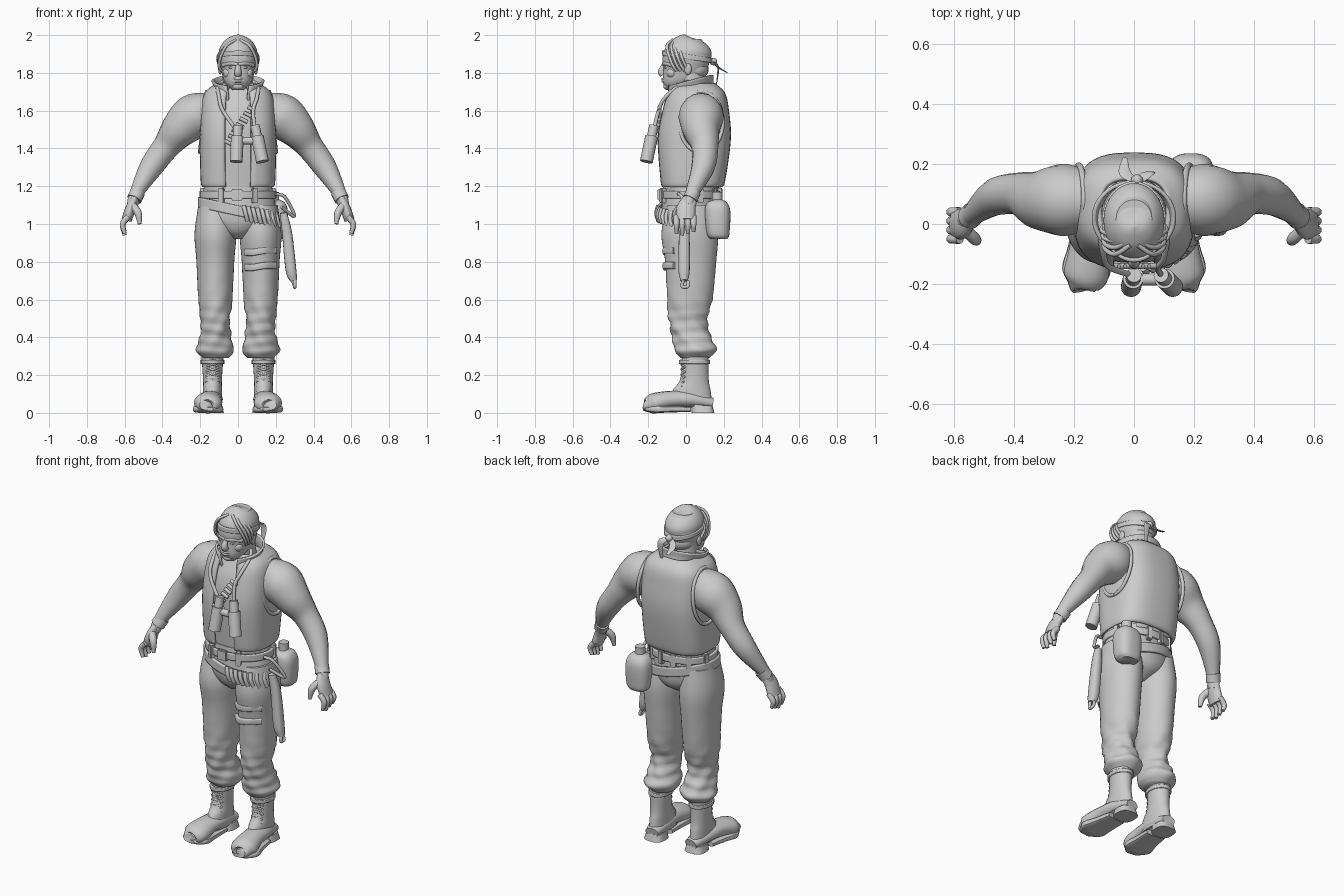
import bpy, bmesh, math
from mathutils import Vector, Matrix

cube = bpy.data.objects.get("Cube")
if cube:
    bpy.data.objects.remove(cube)

grey = bpy.data.materials.new("plain grey")
grey.use_nodes = True
grey.diffuse_color = (.6, .6, .6, 1)
grey.node_tree.nodes["Principled BSDF"].inputs["Base Color"].default_value = grey.diffuse_color


def finish(name, bm, mirror=False, thick=0):
    """Turn a bmesh into a smooth shaded object with its modifiers."""
    bmesh.ops.recalc_face_normals(bm, faces=bm.faces)
    mesh = bpy.data.meshes.new(name)
    bm.to_mesh(mesh)
    bm.free()
    mesh.materials.append(grey)
    part = bpy.data.objects.new(name, mesh)
    bpy.context.scene.collection.objects.link(part)
    if thick:
        solid = part.modifiers.new("Thickness", "SOLIDIFY")
        solid.thickness = thick
        solid.offset = 0
    if mirror:
        part.modifiers.new("Mirror", "MIRROR")
    bpy.ops.object.select_all(action="DESELECT")
    part.select_set(True)
    bpy.context.view_layer.objects.active = part
    bpy.ops.object.shade_smooth_by_angle(angle=math.radians(50))


def spline(keys, steps=6):
    """Smooth curve through a few keys of any dimension."""
    keys = [Vector(key) for key in keys]
    keys = [2 * keys[0] - keys[1], *keys, 2 * keys[-1] - keys[-2]]
    curve = []
    for a, b, c, d in zip(keys, keys[1:], keys[2:], keys[3:]):
        for i in range(steps):
            t = i / steps
            curve.append(b + ((c - a) * t + (2 * a - 5 * b + 4 * c - d) * t * t
                              + (3 * b - 3 * c + d - a) * t ** 3) / 2)
    return curve + [keys[-2]]


def outline(count, power, gap=0):
    """Unit superellipse, starting at the front, open there if there is a gap."""
    for i in range(count + (gap > 0)):
        angle = gap - math.pi / 2 + (math.tau - 2 * gap) * i / count
        c, s = math.cos(angle), math.sin(angle)
        yield angle, math.copysign(abs(c) ** (2 / power), c), math.copysign(abs(s) ** (2 / power), s)


def skin(bm, rows, closed, caps):
    rows = [[bm.verts.new(point) for point in row] for row in rows]
    size = len(rows[0])
    for low, high in zip(rows, rows[1:]):
        for i in range(size if closed else size - 1):
            j = (i + 1) % size
            bm.faces.new((low[i], low[j], high[j], high[i]))
    if caps:
        bm.faces.new(rows[0])
        bm.faces.new(rows[-1])


def loft(name, keys, x=0, power=2, gap=0, tilt=(0, 0), wrinkle=0, caps=True, **options):
    """Stack level rings given as (height, front, back, half width)."""
    bm = bmesh.new()
    rows = []
    for z, front, back, half in spline(keys):
        row = []
        crease = wrinkle * math.exp(-((z - .45) / .16) ** 2)
        for angle, u, v in outline(40, power, gap):
            fold = 1 + crease * math.sin(2 * angle + 70 * z) * math.cos(3 * angle - 30 * z)
            row.append((x + half * u * fold, (front + back) / 2 + (back - front) / 2 * v * fold,
                        z + tilt[0] * u + tilt[1] * v))
        rows.append(row)
    skin(bm, rows, not gap, caps and not gap)
    finish(name, bm, **options)


def band(name, z, height, front, back, half, **options):
    loft(name, [(z - height / 2, front, back, half), (z + height / 2, front, back, half)],
         caps=False, thick=.015, **options)


def tube(name, keys, across=(0, 1, 0), flat=1, power=2, **options):
    """Sweep a ring along (x, y, z, radius) keys; flat thins it across."""
    bm = bmesh.new()
    path = spline(keys)
    rows = []
    for k, key in enumerate(path):
        centre = key.xyz
        along = (path[min(k + 1, len(path) - 1)].xyz - path[max(k - 1, 0)].xyz).normalized()
        side = Vector(across)
        side = (side - along * side.dot(along)).normalized()
        other = along.cross(side) * flat
        rows.append([centre + key[3] * (side * u + other * v) for _, u, v in outline(16, power)])
    skin(bm, rows, True, True)
    finish(name, bm, **options)


def cord(name, points, radius, **options):
    tube(name, [(*point, radius) for point in points], across=(.3, 1, .2), **options)


def ball(name, place, size, **options):
    bm = bmesh.new()
    shape = Matrix.Translation(place) @ Matrix.Diagonal((*size, 1))
    bmesh.ops.create_uvsphere(bm, u_segments=20, v_segments=12, radius=1, matrix=shape)
    finish(name, bm, **options)


def block(name, place, size, turn=0):
    bm = bmesh.new()
    shape = Matrix.Translation(place) @ Matrix.Rotation(turn, 4, "Z") @ Matrix.Diagonal((*size, 1))
    bmesh.ops.create_cube(bm, size=1, matrix=shape)
    bmesh.ops.bevel(bm, geom=bm.edges[:], offset=.004, segments=2, affect="EDGES")
    finish(name, bm)


# Trousers with gathered cuffs
loft("trouser_legs", [(.29, -.03, .12, .07), (.33, -.06, .16, .1), (.39, -.07, .14, .085), (.48, -.09, .11, .076),
     (.6, -.1, .14, .09), (.8, -.11, .16, .1), (.95, -.13, .17, .11), (1.1, -.1, .15, .09)],
     x=.12, wrinkle=.09, mirror=True)
loft("trouser_hips", [(.92, -.06, .08, .03), (.97, -.11, .15, .13), (1.05, -.13, .17, .2), (1.2, -.12, .17, .18)])

# Boots
loft("boot_shafts", [(.04, -.1, .14, .05), (.12, -.07, .13, .05), (.18, -.03, .12, .05), (.32, -.02, .12, .06)],
     x=.135, mirror=True)
tube("boot_feet", [(.13, .14, .05, .04), (.14, .03, .07, .06), (.15, -.08, .07, .065), (.16, -.17, .05, .075),
     (.17, -.21, .04, .05), (.17, -.22, .04, .03)], across=(1, 0, 0), flat=.72, mirror=True)
tube("boot_soles", [(.14, .02, .02, .06), (.15, -.08, .02, .07), (.16, -.16, .02, .08), (.17, -.22, .02, .04)],
     across=(1, 0, 0), flat=.25, power=4, mirror=True)
loft("boot_heels", [(0, .03, .15, .06), (.04, .03, .14, .05)], x=.135, power=3, mirror=True)
band("boot_collars", .27, .02, -.03, .12, .055, x=.135, mirror=True)
for side in (1, -1):
    laces = []
    for k in range(15):
        z = .1 + .013 * k
        swing = math.sin(k * math.pi / 2)
        laces.append((.135 + .035 * side * swing, .02 * abs(swing) - .025 - 2 * max(0, .2 - z) ** 1.7, z))
    cord("boot_laces", laces, .005, mirror=True)

# Torso, shirt and open vest
loft("shirt", [(1.16, -.11, .17, .18), (1.45, -.13, .2, .18), (1.6, -.11, .2, .18), (1.72, -.05, .13, .1)], power=2.5)
loft("vest", [(1.2, -.12, .18, .18), (1.23, -.13, .2, .19), (1.45, -.145, .23, .195), (1.6, -.12, .22, .19),
     (1.69, -.09, .2, .17), (1.74, -.05, .15, .11)], power=2.9, gap=.22, thick=.015)
loft("vest_collar", [(1.68, -.09, .15, .11), (1.72, -.1, .14, .12), (1.76, -.1, .14, .135)],
     gap=.45, tilt=(0, .03), thick=.012)
circle = [angle for angle, _, _ in outline(24, 2, .001)]
cord("armhole_trim", [(.184 - .018 * math.sin(a), .08 + .115 * math.cos(a), 1.54 + .16 * math.sin(a)) for a in circle],
     .01, mirror=True)
loft("neck", [(1.64, -.05, .13, .1), (1.72, -.05, .11, .085), (1.8, -.06, .1, .08)])

# Arms and hands
tube("arms", [(.13, .075, 1.61, .09), (.23, .08, 1.57, .12), (.31, .08, 1.5, .1), (.38, .1, 1.41, .072),
     (.46, .09, 1.3, .062), (.54, .03, 1.16, .035), (.56, .01, 1.1, .03)], mirror=True)
tube("wrist_cuffs", [(.53, .04, 1.17, .04), (.55, .02, 1.13, .04)], mirror=True)
tube("palms", [(.55, .02, 1.13, .04), (.57, 0, 1.08, .05), (.59, 0, 1.02, .05)], flat=.55, mirror=True)
for i in range(4):
    y = .03 * i - .05
    tip = .94 + .01 * abs(i - 1)
    tube("finger", [(.58, y, 1.04, .016), (.61, y, 1, .015), (.6, y, tip, .01)], mirror=True)
tube("thumb", [(.56, -.02, 1.1, .02), (.53, -.05, 1.06, .02), (.52, -.06, 1, .01)], mirror=True)

# Head and face
loft("head", [(1.71, -.1, -.04, .03), (1.75, -.12, .05, .07), (1.82, -.12, .11, .09), (1.9, -.12, .13, .1),
     (1.98, -.06, .08, .06)], power=2.2)
tube("nose", [(0, -.11, 1.85, .01), (0, -.13, 1.81, .018), (0, -.12, 1.79, .02)], across=(1, 0, 0))
cord("brows", [(0, -.118, 1.845), (.04, -.108, 1.85), (.08, -.07, 1.84)], .011, mirror=True)
ball("eyes", (.035, -.108, 1.828), (.015, .008, .006), mirror=True)
ball("cheeks", (.05, -.073, 1.8), (.03, .03, .03), mirror=True)
ball("muzzle", (0, -.1, 1.76), (.04, .025, .03))
for z in (1.756, 1.768):
    cord("lip", [(-.03, -.11, z), (0, -.125, z), (.03, -.11, z)], .006)
ball("chin", (0, -.1, 1.73), (.03, .02, .02))
ball("ears", (.095, .01, 1.82), (.01, .02, .03), mirror=True)
ball("back_hair", (0, .05, 1.82), (.08, .07, .06))
# Loose hair swept from the crown over the temples
for i in range(4):
    y = .022 * i - .1
    cord("hair_lock", [(.012, y + .03, 1.975), (.06, y, 1.945), (.09 + .005 * i, y + .01, 1.89), (.1, y + .03, 1.84),
         (.09, y + .05, 1.81)], .008, mirror=True)

# Bandana with knot and tails
loft("bandana", [(1.87, -.12, .13, .1), (1.92, -.11, .135, .1), (1.96, -.08, .11, .08), (1.985, -.04, .07, .05),
     (1.995, -.01, .03, .01)], tilt=(0, -.01))
band("headband", 1.885, .025, -.12, .135, .1, tilt=(0, -.02))
ball("headband_knot", (.01, .145, 1.86), (.02, .02, .02))
for x, y, z in ((.05, .16, 1.73), (-.03, .22, 1.8)):
    tube("headband_tail", [(.01, .14, 1.86, .01), (x, .17, 1.83, .02), (x, y, z, .008)], across=(1, 0, 0), flat=.25)

# Waist belt with buckle and keepers
band("waist_belt", 1.155, .04, -.135, .18, .195)
block("belt_buckle", (-.005, -.14, 1.155), (.06, .02, .06))
for degrees in (20, 52, 78, 102, 128, 160, 243, 297):
    turn = math.radians(degrees)
    block("belt_keeper", (.195 * math.cos(turn), .02 + .16 * math.sin(turn), 1.15), (.03, .03, .08), turn + math.pi / 2)

# Slanted ammunition belt
band("ammo_belt", 1.07, .055, -.14, .18, .205, tilt=(-.045, 0))
for i in range(8):
    x = .04 + .024 * i
    y = .02 - .17 * math.sqrt(1 - (x / .22) ** 2)
    z = 1.065 - .2 * x
    cord("cartridge", [(x - .01, y, z + .04), (x, y - .01, z), (x + .01, y, z - .04)], .011)

# Sheath, hanging loop and canteen on the left hip
tube("sheath", [(.24, -.02, 1.06, .02), (.26, -.01, .95, .028), (.28, -.01, .76, .03), (.295, -.01, .7, .02)],
     flat=.95, power=2.5)
cord("sheath_tie", [(.3, -.01, .72), (.3, -.02, .67), (.3, .01, .67), (.29, .01, .7)], .009)
cord("hip_loop", [(.2, -.04, 1.16), (.25, -.02, 1.14), (.3, .02, 1.04), (.23, -.03, 1.09)], .009)
loft("canteen", [(.92, .13, .22, .05), (.95, .11, .23, .07), (1.06, .1, .235, .075), (1.11, .11, .22, .06),
     (1.13, .15, .19, .03)], x=.19, power=2.7)
cord("canteen_cap", [(.19, .165, 1.1), (.19, .165, 1.17)], .028)

# Straps across the front of the left thigh
for z in (.77, .85):
    tube("thigh_strap", [(.04, -.07, z, .018), (.08, -.105, z, .018), (.14, -.11, z + .01, .018),
         (.2, -.06, z + .01, .018)], across=(0, 0, 1), flat=.6, power=4)

# Binoculars on a neck cord
for x, lean in ((0, -.01), (.09, .04)):
    top, foot = Vector((x, -.17, 1.52)), Vector((x + lean, -.21, 1.33))
    cord("binocular_body", [top.lerp(foot, .3), foot], .034)
    cord("binocular_eyepiece", [top, top.lerp(foot, .35)], .025)
cord("binocular_bridge", [(0, -.185, 1.44), (.1, -.185, 1.44)], .02)
for side in (1, -1):
    cord("neck_cord", [(0, .1, 1.78), (.1 * side, -.02, 1.74), (.1 * side, -.11, 1.67), (.08 * side, -.145, 1.6),
         (.04 + .05 * side, -.17, 1.5)], .01)

# Cartridges slung across the chest
for i in range(7):
    x, z = .07 - .02 * i, 1.61 - .03 * i
    cord("chest_cartridge", [(x - .02, -.14, z + .01), (x + .02, -.14, z - .01)], .01)
